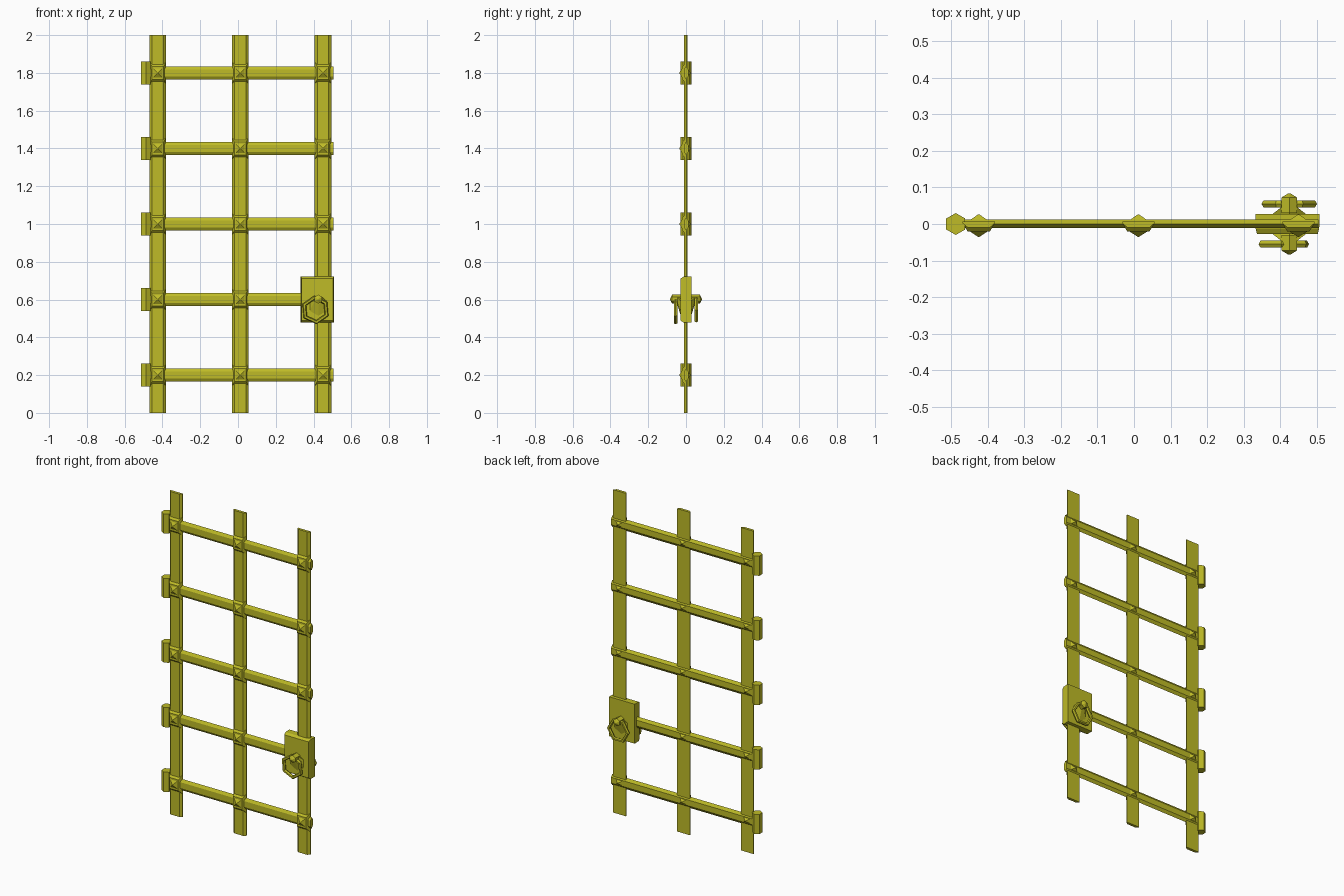
import bpy
import math
from mathutils import Vector

cube = bpy.data.objects.get("Cube")
if cube:
    bpy.data.objects.remove(cube, do_unlink=True)

metal = bpy.data.materials.new("olive yellow metal")
metal.use_nodes = True
COLOR = (0.52, 0.5, 0.02, 1)
metal.diffuse_color = COLOR
metal.node_tree.nodes["Principled BSDF"].inputs["Base Color"].default_value = COLOR


def loft(name, rings):
    """Skin a list of equal-length rings and cap both ends."""
    n = len(rings[0])
    verts = [Vector(p) for ring in rings for p in ring]
    faces = [tuple(range(n)), tuple(range(len(verts) - n, len(verts)))]
    for r in range(len(rings) - 1):
        for i in range(n):
            a, b = r * n + i, r * n + (i + 1) % n
            faces.append((a, b, b + n, a + n))
    mesh = bpy.data.meshes.new(name)
    mesh.from_pydata(verts, [], faces)
    mesh.materials.append(metal)
    obj = bpy.data.objects.new(name, mesh)
    bpy.context.collection.objects.link(obj)
    bpy.context.view_layer.objects.active = obj
    bpy.ops.object.select_all(action='DESELECT')
    obj.select_set(True)
    bpy.ops.object.mode_set(mode='EDIT')
    bpy.ops.mesh.select_all(action='SELECT')
    bpy.ops.mesh.normals_make_consistent(inside=False)
    bpy.ops.object.mode_set(mode='OBJECT')
    return obj


def rect(x, y, z, hx, hz):
    return [(x - hx, y, z - hz), (x + hx, y, z - hz), (x + hx, y, z + hz), (x - hx, y, z + hz)]


def hexagon(x, y, z, r, turn=0):
    angles = [math.radians(60 * i + turn) for i in range(6)]
    return [(x + r * math.cos(a), y, z + r * math.sin(a)) for a in angles]


UPRIGHTS = (-0.425, 0.012, 0.45)
LEVELS = [0.2 + 0.4 * i for i in range(5)]
LOCK_X, LOCK_Z = 0.42, 0.6

# Flat uprights with chamfered front edges
upright_profile = [(-0.044, 0.007), (0.044, 0.007), (0.044, 0.002), (0.03, -0.01),
                   (-0.03, -0.01), (-0.044, 0.002)]
for x in UPRIGHTS:
    loft("upright_bar", [[(x + px, py, z) for px, py in upright_profile] for z in (0, 2)])

# Crossbars with a flattened six-sided section, and hinge barrels
cross_profile = [(0, 0.035), (0.012, 0.018), (0.012, -0.018),
                 (0, -0.035), (-0.011, -0.018), (-0.011, 0.018)]
for z in LEVELS:
    loft("crossbar", [[(x, py, z + pz) for py, pz in cross_profile] for x in (-0.48, 0.505)])
    barrel = []
    for end in (-0.061, 0.061):
        barrel.append([(-0.488 + py, px, z + end) for px, _, py in hexagon(0, 0, 0, 0.03)])
    loft("hinge_barrel", barrel)

# Raised wraps and pointed rivets at each crossing
for x in UPRIGHTS:
    for z in LEVELS:
        if x == UPRIGHTS[-1] and abs(z - LOCK_Z) < 0.01:
            continue
        loft("crossing_wrap", [rect(x, 0, z, 0.043, 0.055), rect(x, -0.021, z, 0.03, 0.034)])
        loft("rivet", [rect(x, -0.035, z, 0.002, 0.002), rect(x, -0.02, z, 0.025, 0.025),
                       rect(x, 0.01, z, 0.025, 0.016), rect(x, 0.026, z, 0.002, 0.002)])

# Lock box
loft("lock_box", [rect(LOCK_X, -0.028, LOCK_Z, 0.083, 0.112),
                  rect(LOCK_X, -0.012, LOCK_Z, 0.087, 0.122),
                  rect(LOCK_X, 0.028, LOCK_Z, 0.088, 0.122)])


def ring_pull(name, x, y, z, turn):
    """Six-sided ring with a six-sided tube, lying in the front plane."""
    bpy.ops.mesh.primitive_torus_add(major_segments=6, minor_segments=6, major_radius=0.065,
                                     minor_radius=0.011, location=(x, y, z),
                                     rotation=(math.pi / 2, math.radians(turn), 0))
    ring = bpy.context.object
    ring.name = name
    ring.data.materials.append(metal)


# Knobs, their flared bases and ring pulls on both sides
for side, label, x, turn in ((-1, "front", 0.41, 25), (1, "back", 0.425, 0)):
    loft(label + "_knob_base", [hexagon(0.425, side * 0.025, 0.56, 0.056, 30),
                                hexagon(0.425, side * 0.046, 0.6, 0.025, 30)])
    loft(label + "_knob", [hexagon(0.425, side * 0.03, 0.602, 0.024, 30),
                           hexagon(0.425, side * 0.073, 0.602, 0.024, 30),
                           hexagon(0.425, side * 0.084, 0.602, 0.003, 30)])
    ring_pull(label + "_ring_pull", x, side * 0.055, 0.545, turn)
